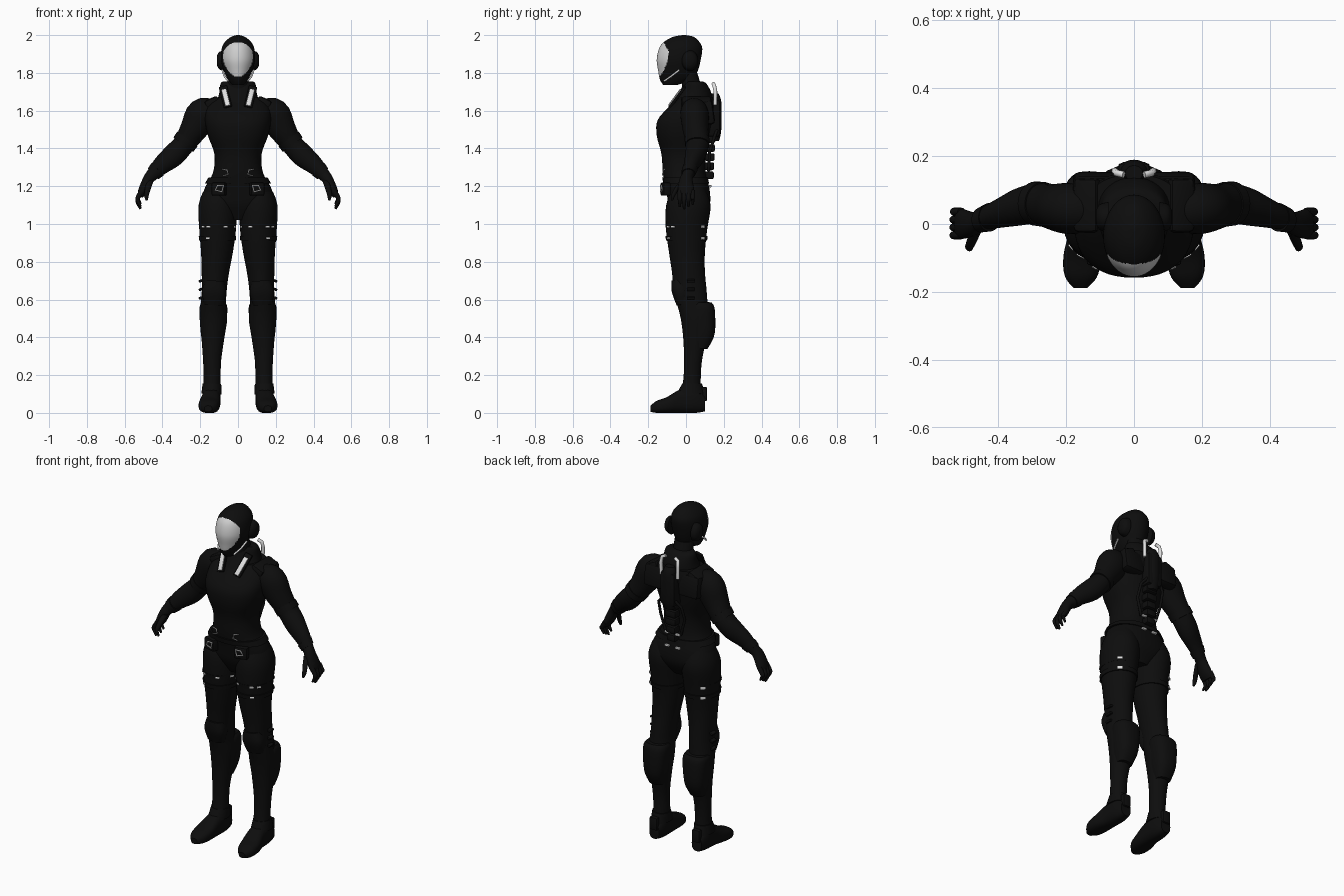
import bpy
import bmesh
import math
from mathutils import Vector, Matrix

default_cube = bpy.data.objects.get("Cube")
if default_cube:
    bpy.data.objects.remove(default_cube, do_unlink=True)

SIDE, DEPTH, UP = Vector((1, 0, 0)), Vector((0, 1, 0)), Vector((0, 0, 1))


def make_material(name, level):
    material = bpy.data.materials.new(name)
    material.use_nodes = True
    colour = (level, level, level, 1)
    material.diffuse_color = colour
    shader = material.node_tree.nodes["Principled BSDF"]
    shader.inputs["Base Color"].default_value = colour
    shader.inputs["Roughness"].default_value = .6
    return material


BLACK = make_material("suit black", .004)
SILVER = make_material("visor silver", .62)
WHITE = make_material("trim white", .75)


def finish(name, bm, materials, mirror):
    """Turn a bmesh into a smooth object, optionally mirrored across x."""
    bmesh.ops.recalc_face_normals(bm, faces=bm.faces)
    mesh = bpy.data.meshes.new(name)
    bm.to_mesh(mesh)
    bm.free()
    obj = bpy.data.objects.new(name, mesh)
    bpy.context.collection.objects.link(obj)
    for material in materials:
        mesh.materials.append(material)
    bpy.ops.object.select_all(action="DESELECT")
    obj.select_set(True)
    bpy.context.view_layer.objects.active = obj
    bpy.ops.object.shade_smooth_by_angle(angle=math.radians(40))
    if mirror:
        obj.modifiers.new("mirror", "MIRROR")
    return obj


def smooth_rows(rows, steps):
    """Catmull-Rom interpolation of the section rows."""
    result = []
    for i in range(len(rows) - 1):
        before, start = rows[max(i - 1, 0)], rows[i]
        end, after = rows[i + 1], rows[min(i + 2, len(rows) - 1)]
        for step in range(steps):
            t = step / steps
            result.append([b + t / 2 * (c - a + t * (2 * a - 5 * b + 4 * c - d + t * (3 * (b - c) + d - a)))
                           for a, b, c, d in zip(before, start, end, after)])
    return result + [list(rows[-1])]


def loft(name, rows, axis=DEPTH, power=2.0, segments=32, steps=4,
         materials=(BLACK,), mirror=False, paint=None):
    """Skin sections given as x, y, z, half width, half depth along axis."""
    rows = smooth_rows(rows, steps)
    centres = [Vector(row[:3]) for row in rows]
    bm = bmesh.new()
    rings = []
    for i, row in enumerate(rows):
        tangent = centres[min(i + 1, len(rows) - 1)] - centres[max(i - 1, 0)]
        across = axis.cross(tangent).normalized()
        ring = []
        for k in range(segments):
            angle = math.tau * k / segments
            c, s = math.cos(angle), math.sin(angle)
            c = math.copysign(abs(c) ** (2 / power), c)
            s = math.copysign(abs(s) ** (2 / power), s)
            ring.append(bm.verts.new(centres[i] + across * row[3] * c + axis * row[4] * s))
        rings.append(ring)
    for lower, upper in zip(rings, rings[1:]):
        for k in range(segments):
            n = (k + 1) % segments
            bm.faces.new((lower[k], lower[n], upper[n], upper[k]))
    bm.faces.new(rings[0])
    bm.faces.new(rings[-1])
    if paint:
        for face in bm.faces:
            face.material_index = int(paint(face.calc_center_median()))
    return finish(name, bm, materials, mirror)


def upright(rows):
    """Sections written as height, centre x, half width, front y, back y."""
    return [(x, (front + back) / 2, z, w, (back - front) / 2) for z, x, w, front, back in rows]


def block(name, centre, size, material=BLACK, mirror=False, tilt=(0, 0, 0), bevel=.008):
    bm = bmesh.new()
    bmesh.ops.create_cube(bm, size=1)
    turn = Matrix.Identity(4)
    for angle, letter in zip(tilt, "XYZ"):
        turn = Matrix.Rotation(math.radians(angle), 4, letter) @ turn
    bm.transform(Matrix.Translation(centre) @ turn @ Matrix.Diagonal((*size, 1)))
    edge = min(bevel, min(size) * .3)
    bmesh.ops.bevel(bm, geom=bm.edges[:], offset=edge, segments=2, affect="EDGES", profile=.5)
    return finish(name, bm, [material], mirror)


def tube(name, points, radius, material=BLACK, closed=False, mirror=True):
    curve = bpy.data.curves.new(name, "CURVE")
    curve.dimensions = "3D"
    curve.bevel_depth = radius
    curve.bevel_resolution = 3
    curve.use_fill_caps = True
    spline = curve.splines.new("POLY")
    spline.points.add(len(points) - 1)
    for target, point in zip(spline.points, points):
        target.co = (*point, 1)
    spline.use_cyclic_u = closed
    obj = bpy.data.objects.new(name, curve)
    bpy.context.collection.objects.link(obj)
    curve.materials.append(material)
    if mirror:
        obj.modifiers.new("mirror", "MIRROR")
    return obj


# Torso, neck and pelvis
loft("torso", upright([
    (1.02, 0, .06, -.05, .08), (1.1, 0, .18, -.09, .125), (1.18, 0, .18, -.105, .125),
    (1.27, 0, .133, -.122, .105), (1.37, 0, .125, -.13, .105), (1.47, 0, .16, -.155, .125),
    (1.55, 0, .175, -.15, .14), (1.62, 0, .17, -.09, .15), (1.67, 0, .135, -.04, .145)]),
    power=2.3, segments=48)
loft("neck", upright([(1.6, 0, .08, -.04, .12), (1.7, 0, .06, -.02, .09), (1.8, 0, .055, -.03, .06)]))
loft("collar", upright([(1.62, 0, .12, -.085, .14), (1.69, 0, .1, -.035, .135),
                        (1.74, 0, .093, -.01, .11), (1.755, 0, .08, 0, .09)]))


# Helmet with the visor painted as an egg shape on its front faces
def in_visor(p):
    t = (p.z - 1.87) / .092
    return p.y < -.045 and abs(t) < 1 and abs(p.x) < .078 * math.sqrt(1 - t * t) * (1 + .22 * t)


loft("helmet", upright([
    (1.735, 0, .03, -.12, -.05), (1.765, 0, .054, -.138, .035), (1.81, 0, .075, -.147, .062),
    (1.87, 0, .09, -.155, .078), (1.93, 0, .086, -.142, .086), (1.965, 0, .068, -.115, .07),
    (1.99, 0, .038, -.07, .042), (2, 0, .008, -.02, 0)]),
    segments=96, steps=8, materials=(BLACK, SILVER), paint=in_visor)
loft("ear_covers", [(.075, .02, 1.865, .055, .045), (.1, .02, 1.865, .045, .038),
                    (.112, .02, 1.865, .025, .02)], mirror=True)
tube("jaw_trim", [(.083, -.035, 1.815), (.073, -.075, 1.785), (.052, -.115, 1.757)], .005, WHITE)

# Arms and hands
loft("arms", [
    (.12, .04, 1.6, .06, .06), (.185, .045, 1.58, .088, .075), (.235, .05, 1.5, .073, .068),
    (.285, .06, 1.425, .058, .06), (.34, .05, 1.365, .06, .055), (.4, .03, 1.315, .05, .042),
    (.45, .012, 1.265, .035, .032), (.475, 0, 1.235, .029, .035),
    (.505, 0, 1.175, .024, .044), (.518, 0, 1.145, .014, .038)], mirror=True)
for finger, name in enumerate(("index", "middle", "ring", "little")):
    y = -.033 + finger * .023
    drop = .012 * abs(finger - 1)
    loft(name + "_fingers", [(.508, y, 1.175, .014, .012), (.53, y, 1.14, .012, .012),
                             (.53, y, 1.11 + drop, .01, .01), (.515, y, 1.08 + drop, .006, .006)],
         segments=12, mirror=True)
loft("thumbs", [(.465, -.015, 1.23, .018, .018), (.478, -.05, 1.185, .015, .014),
                (.485, -.068, 1.15, .012, .011), (.482, -.074, 1.125, .006, .006)],
     segments=12, mirror=True)
loft("elbow_cuffs", [(.268, .058, 1.45, .066, .066), (.29, .06, 1.42, .065, .065)], mirror=True)
loft("wrist_cuffs", [(.425, .02, 1.29, .046, .042), (.45, .012, 1.265, .04, .037)], mirror=True)

# Legs, guards and boots
loft("legs", upright([
    (1.19, .1, .07, -.07, .1), (1.1, .108, .1, -.105, .13), (.97, .108, .097, -.106, .112),
    (.85, .112, .084, -.09, .1), (.75, .12, .073, -.075, .1), (.66, .125, .066, -.065, .108),
    (.58, .13, .067, -.048, .115), (.5, .13, .073, -.028, .13), (.4, .133, .061, -.015, .11),
    (.28, .137, .048, -.01, .085), (.18, .137, .045, -.014, .078), (.07, .14, .046, -.03, .08)]),
    mirror=True)
loft("calf_guards", upright([(.585, .13, .062, .03, .135), (.55, .13, .074, .02, .152),
                             (.42, .133, .064, .02, .152), (.34, .136, .045, .03, .115)]),
     power=2.5, mirror=True)
loft("knee_guards", upright([(.7, .122, .05, -.078, .02), (.64, .126, .064, -.075, .02),
                             (.57, .13, .05, -.05, .02)]), power=2.6, mirror=True)
for row in range(3):
    block("knee_buckles", (.193, .025, .61 + row * .045), (.03, .04, .014), mirror=True, tilt=(0, 20, 0))
loft("boots", [
    (.14, .1, .05, .032, .042), (.14, .05, .07, .047, .07), (.143, -.03, .062, .05, .062),
    (.152, -.1, .042, .056, .042), (.157, -.155, .032, .047, .032), (.158, -.188, .022, .02, .016)],
     axis=UP, power=2.6, mirror=True)
loft("boot_cuffs", upright([(.155, .138, .049, -.02, .085), (.1, .14, .054, -.05, .1)]), mirror=True)
block("heel_plates", (.14, .097, .1), (.05, .03, .075), mirror=True)

# Belt, thigh straps and their small pale buckles
loft("belt", upright([(1.215, 0, .175, -.12, .122), (1.245, 0, .157, -.126, .116)]), power=2.3)
for label, z, angles in (("upper", .985, (-160, -115, -62, -40, 50)), ("lower", .925, (-60, 50))):
    loft(label + "_thigh_straps", upright([(z - .012, .109, .097, -.106, .112), (z + .012, .109, .099, -.109, .115)]), mirror=True)
    for degrees in angles:
        a = math.radians(degrees)
        spot = (.109 + .098 * math.cos(a), .003 + .11 * math.sin(a), z)
        block(label + "_strap_buckles", spot, (.022, .009, .01), WHITE, True, (0, 0, degrees + 90), .002)
block("hip_pouches", (.1, -.108, 1.185), (.075, .04, .07), mirror=True, tilt=(0, 0, 14))
tube("hip_buckles", [(.077, -.135, 1.205), (.108, -.131, 1.203), (.12, -.126, 1.18), (.085, -.133, 1.17)],
     .004, WHITE, closed=True)
tube("waist_hooks", [(.085, -.115, 1.29), (.058, -.12, 1.285), (.052, -.124, 1.262), (.08, -.12, 1.255)], .003, WHITE)
for z in (1.28, 1.2):
    block("rear_belt_clips", (.035, .128, z), (.03, .014, .012), WHITE, True, bevel=.003)

# Chest straps, shoulder pads and the spine pack
block("chest_strap_backs", (.066, -.048, 1.672), (.045, .014, .14), mirror=True, tilt=(-36, 14, 0))
block("chest_straps", (.064, -.058, 1.668), (.026, .012, .11), WHITE, True, (-36, 14, 0), .004)
block("shoulder_pads", (.135, .055, 1.64), (.08, .16, .055), mirror=True, tilt=(0, 25, 0), bevel=.02)
block("shoulder_blades", (.115, .115, 1.59), (.13, .065, .13), mirror=True, tilt=(8, 0, 0), bevel=.02)
block("pack_core", (0, .14, 1.56), (.1, .085, .2), bevel=.02)
loft("pack_canister", [(0, .15, 1.44, .03, .025), (0, .155, 1.5, .042, .032),
                       (0, .155, 1.64, .042, .033), (0, .15, 1.69, .026, .022)])
for level in range(5):
    block("spine_plates", (0, .13 - level * .002, 1.45 - level * .048), (.075 - level * .005, .05, .04))
tube("pack_hoses", [(.055, .155, 1.63), (.056, .156, 1.7), (.052, .15, 1.732), (.03, .145, 1.742)], .01, WHITE)
tube("side_cables", [(.04, .165, 1.5), (.075, .15, 1.46), (.08, .125, 1.38), (.05, .12, 1.28)], .008)
